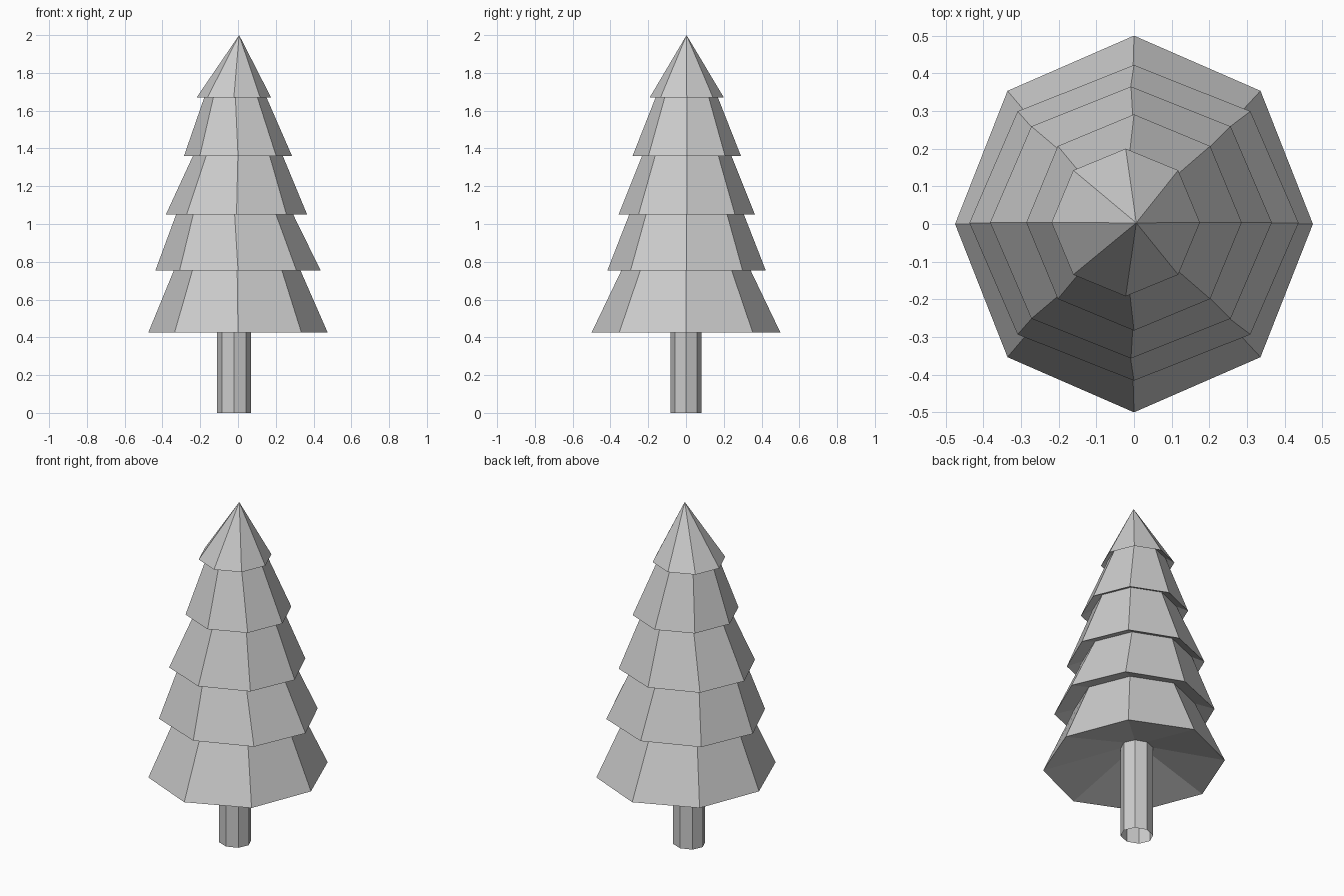
import bpy, bmesh
from math import sin, cos, pi

if "Cube" in bpy.data.objects:
    bpy.data.objects.remove(bpy.data.objects["Cube"])

SIDES = 8


def ring(bm, cx, cy, rx, ry, z):
    return [bm.verts.new((cx + rx * cos(2 * pi * i / SIDES),
                          cy + ry * sin(2 * pi * i / SIDES), z)) for i in range(SIDES)]


def loft(name, sections, tip=None):
    """Skin octagonal sections (cx, cy, rx, ry, z), optionally closing to a tip."""
    bm = bmesh.new()
    rings = [ring(bm, *s) for s in sections]
    for a, b in zip(rings, rings[1:]):
        for i in range(SIDES):
            j = (i + 1) % SIDES
            bm.faces.new((a[i], a[j], b[j], b[i]))
    if tip:
        top, last = bm.verts.new(tip), rings[-1]
        for i in range(SIDES):
            bm.faces.new((last[i], last[(i + 1) % SIDES], top))
    mesh = bpy.data.meshes.new(name)
    bm.to_mesh(mesh)
    bm.free()
    obj = bpy.data.objects.new(name, mesh)
    bpy.context.collection.objects.link(obj)
    return obj


# Trunk: open octagonal tube
TRUNK = (-0.02, 0.0, 0.09, 0.083)
loft("trunk", [TRUNK + (0.0,), TRUNK + (0.54,)])

# Foliage: each tier has a wide lower rim and a hollow underside
# that rises to the narrow top of the tier below
loft("foliage", [
    TRUNK + (0.54,),
    (0.0, 0.0, 0.475, 0.50, 0.425),        # bottom tier
    (-0.005, 0.0, 0.32, 0.325, 0.79),
    (0.0, 0.003, 0.437, 0.419, 0.755),     # second tier
    (-0.02, 0.003, 0.295, 0.29, 1.085),
    (-0.008, 0.004, 0.374, 0.361, 1.05),   # middle tier
    (0.0, 0.004, 0.225, 0.225, 1.39),
    (0.0, 0.004, 0.286, 0.287, 1.36),      # fourth tier
    (-0.015, 0.004, 0.155, 0.155, 1.695),
    (-0.022, 0.004, 0.197, 0.196, 1.67),   # top tier
], tip=(0.006, 0.003, 2.0))
